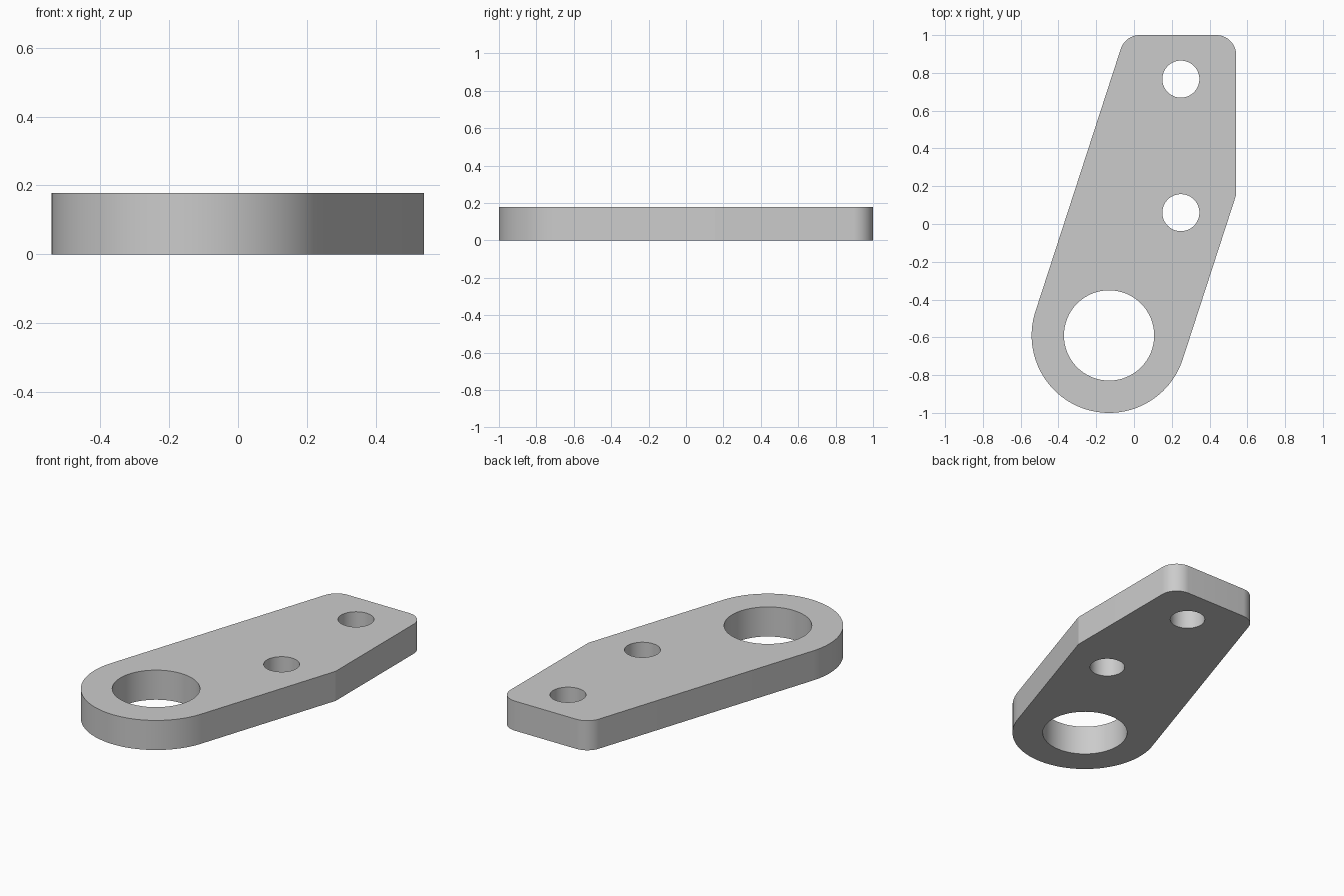
import bpy
import bmesh
from math import cos, sin, tan, radians
from mathutils import Vector

cube = bpy.data.objects.get("Cube")
if cube:
    bpy.data.objects.remove(cube, do_unlink=True)

THICKNESS = 0.178
HALF_WIDTH = 0.541
BOSS = Vector((-0.132, -0.59))   # centre of the rounded end
BOSS_RADIUS = 0.41
CORNER_RADIUS = 0.105
SLANT = 72                       # direction of both slanted sides, degrees
HOLES = [(BOSS, 0.239), (Vector((0.248, 0.767)), 0.098), (Vector((0.248, 0.06)), 0.098)]


def arc(centre, radius, start, end, steps):
    """Points along an arc, angles in degrees."""
    angles = [radians(start + (end - start) * i / steps) for i in range(steps + 1)]
    return [centre + radius * Vector((cos(a), sin(a))) for a in angles]


def add_loop(bm, points):
    verts = [bm.verts.new((p.x, p.y, 0)) for p in points]
    return [bm.edges.new((v, verts[(i + 1) % len(verts)])) for i, v in enumerate(verts)]


# Outline: rounded end, slanted sides tangent to it, two rounded far corners
boss_arc = arc(BOSS, BOSS_RADIUS, SLANT + 90, SLANT + 270, 64)
left_tangent, right_tangent = boss_arc[0], boss_arc[-1]
kink = Vector((HALF_WIDTH, right_tangent.y + (HALF_WIDTH - right_tangent.x) * tan(radians(SLANT))))
left_corner_x = left_tangent.x + (1 - left_tangent.y) / tan(radians(SLANT))
inset = CORNER_RADIUS * tan(radians((180 - (180 - SLANT)) / 2))
right_centre = Vector((HALF_WIDTH - CORNER_RADIUS, 1 - CORNER_RADIUS))
left_centre = Vector((left_corner_x + inset, 1 - CORNER_RADIUS))
outline = (boss_arc + [kink]
           + arc(right_centre, CORNER_RADIUS, 0, 90, 16)
           + arc(left_centre, CORNER_RADIUS, 90, SLANT + 90, 14))

# Fill the outline around the holes and extrude it to a plate
bm = bmesh.new()
edges = add_loop(bm, outline)
for centre, radius in HOLES:
    edges += add_loop(bm, arc(centre, radius, 0, 360, 64)[:-1])
bmesh.ops.triangle_fill(bm, edges=edges, use_beauty=True, normal=(0, 0, 1))
top = bmesh.ops.extrude_face_region(bm, geom=bm.faces[:])["geom"]
bmesh.ops.translate(bm, vec=(0, 0, THICKNESS),
                    verts=[g for g in top if isinstance(g, bmesh.types.BMVert)])
bmesh.ops.recalc_face_normals(bm, faces=bm.faces[:])
mesh = bpy.data.meshes.new("link_plate")
bm.to_mesh(mesh)
bm.free()

plate = bpy.data.objects.new("link_plate", mesh)
bpy.context.scene.collection.objects.link(plate)

# Plain grey material
grey = bpy.data.materials.new("plain_grey")
grey.use_nodes = True
colour = (0.6, 0.6, 0.6, 1)
grey.diffuse_color = colour
grey.node_tree.nodes["Principled BSDF"].inputs["Base Color"].default_value = colour
mesh.materials.append(grey)

# Smooth arcs, sharp rims and kink
bpy.ops.object.select_all(action='DESELECT')
plate.select_set(True)
bpy.context.view_layer.objects.active = plate
bpy.ops.object.shade_smooth_by_angle(angle=radians(12))
